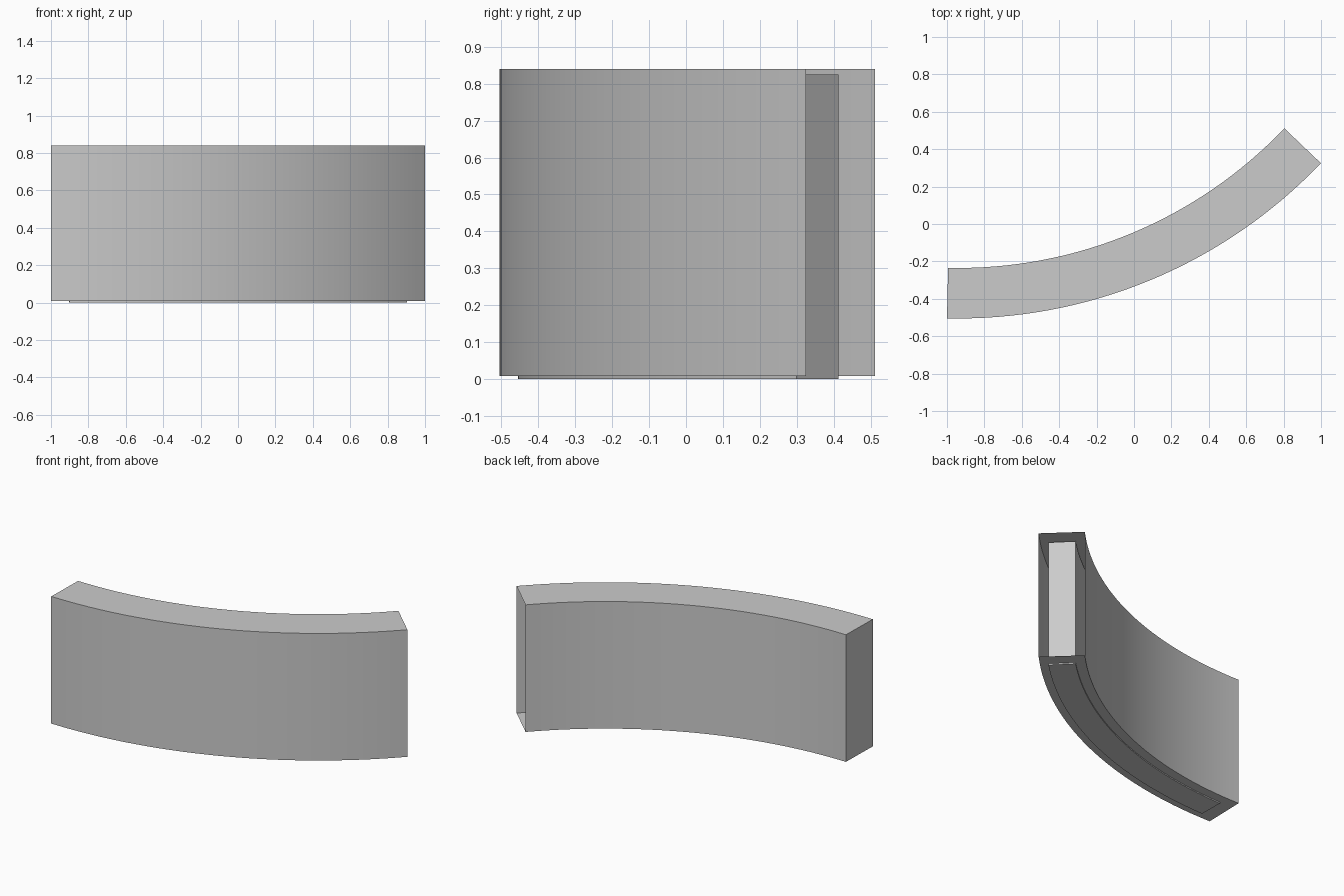
import bpy, bmesh, math

if "Cube" in bpy.data.objects:
    bpy.data.objects.remove(bpy.data.objects["Cube"])

CENTRE = (-0.94, 2.175)   # shared centre of both arcs
STEPS = 32


def arc_block(name, r_in, r_out, a0, a1, z0, z1, open_end=False):
    """Box bent round CENTRE; angles in degrees from -y towards +x."""
    bm = bmesh.new()
    rings = []
    for i in range(STEPS + 1):
        a = math.radians(a0 + (a1 - a0) * i / STEPS)
        s, c = math.sin(a), math.cos(a)
        rings.append([bm.verts.new((CENTRE[0] + r * s, CENTRE[1] - r * c, z))
                      for r, z in ((r_in, z0), (r_out, z0), (r_out, z1), (r_in, z1))])
    for p, q in zip(rings, rings[1:]):
        for k in range(4):
            n = (k + 1) % 4
            bm.faces.new((p[k], p[n], q[n], q[k]))
    bm.faces.new(rings[0][::-1])
    if not open_end:
        bm.faces.new(rings[-1])
    bmesh.ops.recalc_face_normals(bm, faces=bm.faces)
    me = bpy.data.meshes.new(name)
    bm.to_mesh(me)
    bm.free()
    ob = bpy.data.objects.new(name, me)
    bpy.context.collection.objects.link(ob)
    bpy.ops.object.select_all(action='DESELECT')
    ob.select_set(True)
    bpy.context.view_layer.objects.active = ob
    bpy.ops.object.shade_smooth_by_angle(angle=math.radians(30))
    return ob


# Thin outer casing, open at its right end
arc_block("outer_casing", 2.41, 2.68, -1.28, 46.35, 0.008, 0.84, open_end=True)

# Slightly smaller core inside, poking out just below the casing
arc_block("inner_core", 2.47, 2.63, 0.87, 44.5, 0.0, 0.825)
